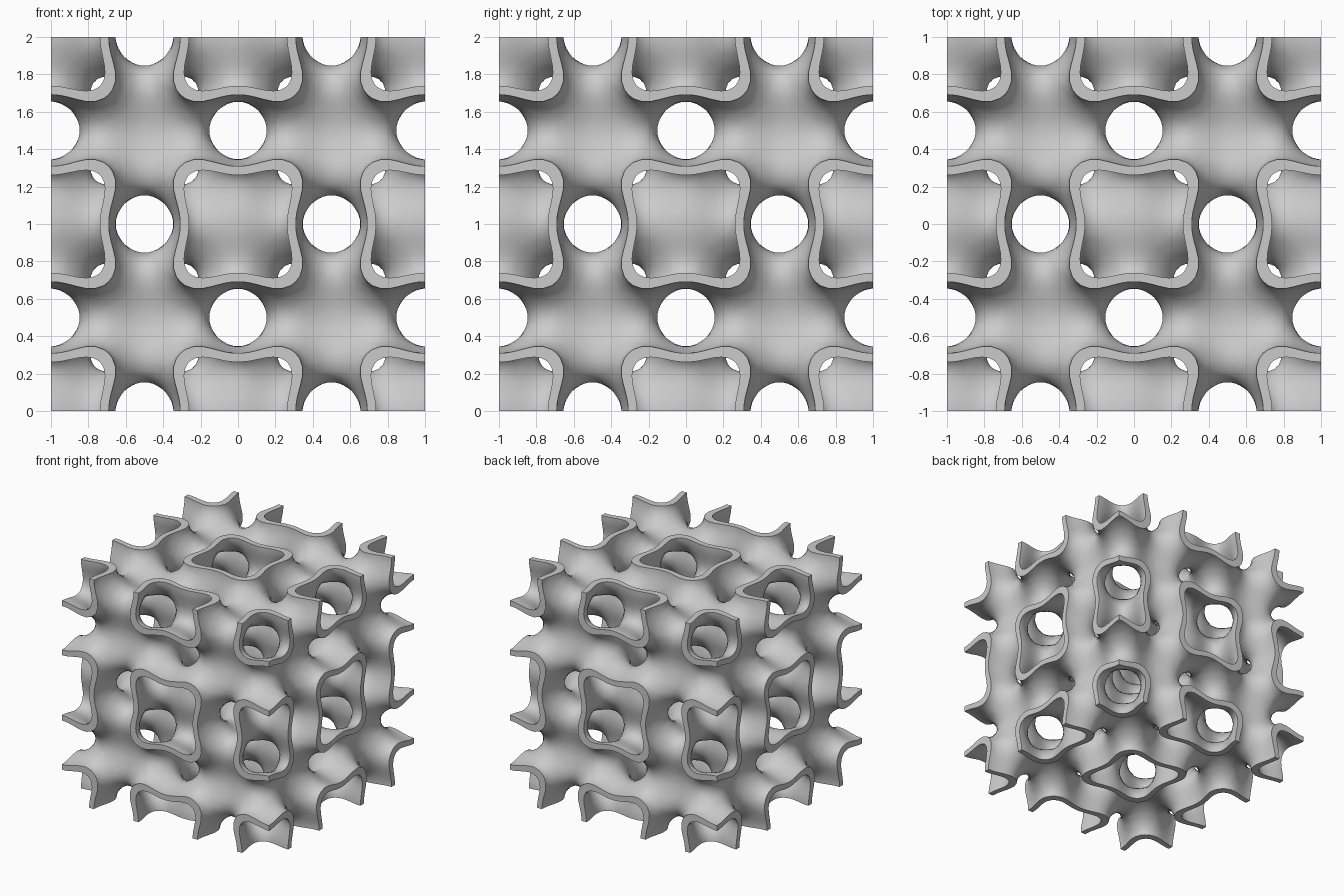
import bpy
import bmesh
from math import sin, cos, pi
from mathutils import Vector

N = 48              # grid cells along the block
H = 2 / N
LEVEL = 0.7         # half thickness of the wall, as a field value
W = 2 * pi          # one lattice cell per unit

if "Cube" in bpy.data.objects:
    bpy.data.objects.remove(bpy.data.objects["Cube"])


def field(p):
    a, b, c = (cos(W * v) for v in p)
    return 2 * (a * b + b * c + c * a) - 2 * (a * a + b * b + c * c) + 3


def gradient(p):
    a, b, c = (cos(W * v) for v in p)
    return Vector([-2 * W * sin(W * v) * (a + b + c - 3 * k)
                   for v, k in zip(p, (a, b, c))])


def move_to_level(p, level):
    # short Newton steps along the gradient
    for _ in range(3):
        g = gradient(p)
        step = g * ((level - field(p)) / max(g.length_squared, 1e-6))
        if step.length > H / 3:
            step.length = H / 3
        p = p + step
    return p


def middle_sheet():
    # dual-contoured quads of the zero surface, one cell larger than the block
    R = N + 3
    pos = [(i - 1) * H - 1 for i in range(R)]
    val = [[[field((x, y, z)) for z in pos] for y in pos] for x in pos]
    sums, quads = {}, []
    for i in range(1, R - 1):
        for j in range(1, R - 1):
            for k in range(1, R - 1):
                f0 = val[i][j][k]
                for axis in range(3):
                    e = [i, j, k]
                    e[axis] += 1
                    f1 = val[e[0]][e[1]][e[2]]
                    if (f0 > 0) == (f1 > 0) or e[axis] == R - 1:
                        continue
                    hit = Vector((pos[i], pos[j], pos[k]))
                    hit[axis] += H * f0 / (f0 - f1)
                    u, v = (axis + 1) % 3, (axis + 2) % 3
                    ring = []
                    for du, dv in ((0, 0), (1, 0), (1, 1), (0, 1)):
                        cell = [i, j, k]
                        cell[u] -= du
                        cell[v] -= dv
                        cell = tuple(cell)
                        s = sums.setdefault(cell, [Vector(), 0])
                        s[0] += hit
                        s[1] += 1
                        ring.append(cell)
                    quads.append(ring if f0 > 0 else ring[::-1])
    bm = bmesh.new()
    verts = {c: bm.verts.new(s[0] / s[1]) for c, s in sums.items()}
    for ring in quads:
        bm.faces.new([verts[c] for c in ring])
    # trim to the block on its six mirror planes
    for axis in range(3):
        for side in (-1, 1):
            n = Vector()
            n[axis] = side
            bmesh.ops.bisect_plane(bm, geom=bm.verts[:] + bm.edges[:] + bm.faces[:],
                                   dist=1e-6, plane_co=n, plane_no=n, clear_outer=True)
    return bm


def thicken(mid):
    # both wall skins, joined by flat rims on the block sides
    bm = bmesh.new()
    mid.verts.index_update()
    start = [move_to_level(v.co.copy(), 0) for v in mid.verts]
    skins = []
    for side in (-1, 1):
        skin = []
        for p in start:
            for s in range(1, 6):
                p = move_to_level(p, side * LEVEL * s / 5)
            skin.append(bm.verts.new([max(-1, min(1, c)) for c in p]))
        skins.append(skin)
    for f in mid.faces:
        ids = [v.index for v in f.verts]
        bm.faces.new([skins[0][i] for i in ids])
        bm.faces.new([skins[1][i] for i in reversed(ids)])
    for e in mid.edges:
        if e.is_boundary:
            a, b = (v.index for v in e.verts)
            bm.faces.new((skins[0][a], skins[0][b], skins[1][b], skins[1][a]))
    bmesh.ops.recalc_face_normals(bm, faces=bm.faces[:])
    bmesh.ops.translate(bm, verts=bm.verts[:], vec=(0, 0, 1))
    return bm


# lattice block
sheet = middle_sheet()
solid = thicken(sheet)
mesh = bpy.data.meshes.new("lattice_block")
solid.to_mesh(mesh)
sheet.free()
solid.free()
block = bpy.data.objects.new("lattice_block", mesh)
bpy.context.collection.objects.link(block)

# plain grey
grey = bpy.data.materials.new("light_grey")
grey.use_nodes = True
colour = (0.6, 0.6, 0.6, 1)
grey.diffuse_color = colour
grey.node_tree.nodes["Principled BSDF"].inputs["Base Color"].default_value = colour
mesh.materials.append(grey)

bpy.context.view_layer.objects.active = block
block.select_set(True)
bpy.ops.object.shade_smooth_by_angle(angle=pi / 5)
